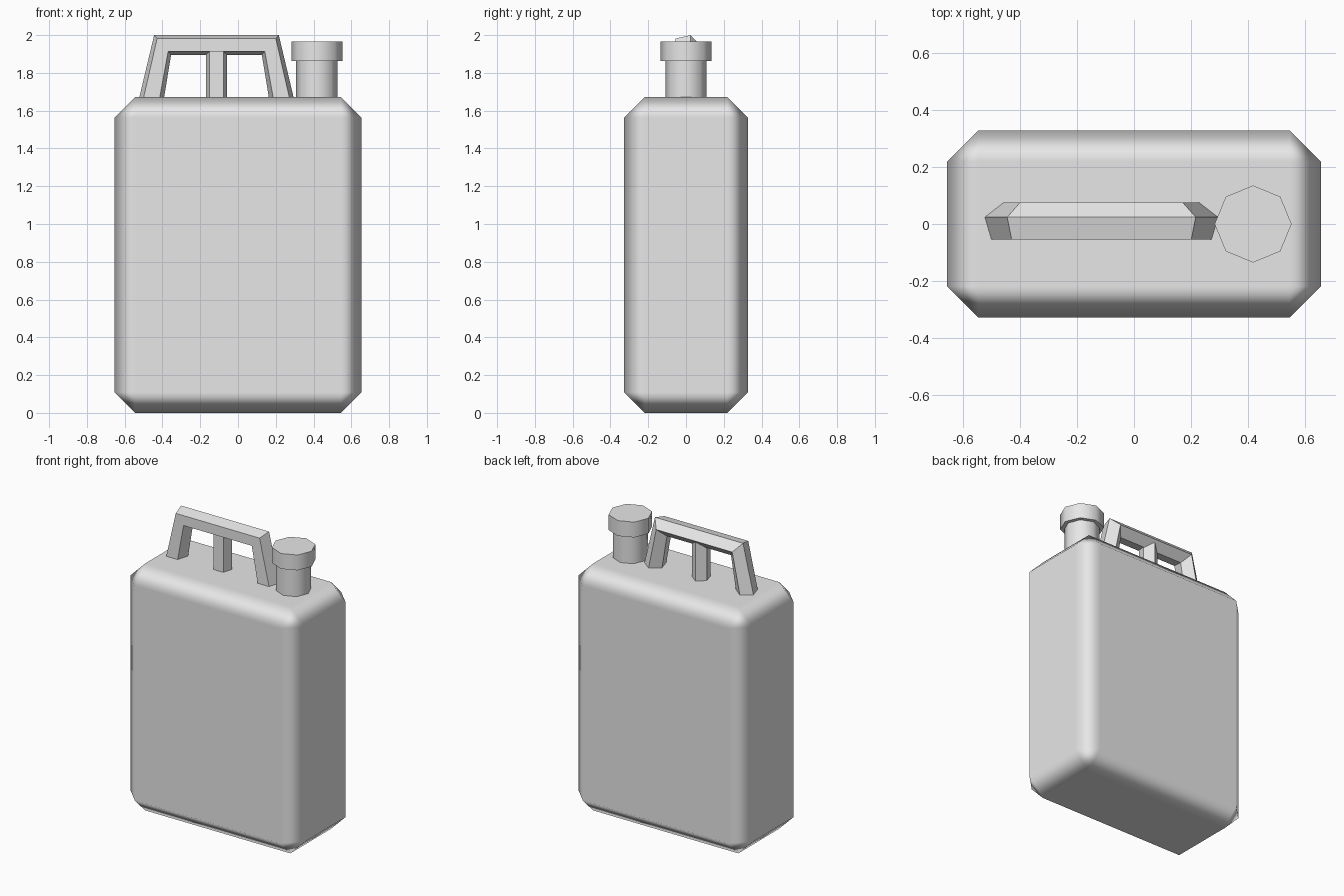
import bpy, bmesh, math

cube = bpy.data.objects.get("Cube")
if cube:
    bpy.data.objects.remove(cube, do_unlink=True)

GREY = (0.8, 0.8, 0.8, 1.0)
mat = bpy.data.materials.new("plain_grey")
mat.use_nodes = True
mat.diffuse_color = GREY
mat.node_tree.nodes["Principled BSDF"].inputs["Base Color"].default_value = GREY


def add_object(name, bm):
    bmesh.ops.recalc_face_normals(bm, faces=bm.faces)
    mesh = bpy.data.meshes.new(name)
    bm.to_mesh(mesh)
    bm.free()
    mesh.materials.append(mat)
    obj = bpy.data.objects.new(name, mesh)
    bpy.context.collection.objects.link(obj)
    return obj


def smooth(obj, angle):
    bpy.ops.object.select_all(action="DESELECT")
    obj.select_set(True)
    bpy.context.view_layer.objects.active = obj
    bpy.ops.object.shade_smooth_by_angle(angle=math.radians(angle))


def loft(name, rings):
    """Skin a closed tube through rings of points and cap both ends."""
    bm = bmesh.new()
    loops = [[bm.verts.new(p) for p in ring] for ring in rings]
    n = len(loops[0])
    for a, b in zip(loops, loops[1:]):
        for i in range(n):
            j = (i + 1) % n
            bm.faces.new((a[i], a[j], b[j], b[i]))
    bm.faces.new(loops[0])
    bm.faces.new(loops[-1])
    return add_object(name, bm)


def octagon(radius, z):
    return [(0.417 + radius * math.cos(i * math.pi / 4),
             radius * math.sin(i * math.pi / 4), z) for i in range(8)]


# Can body: chamfered box with soft shading across the chamfers
bm = bmesh.new()
bmesh.ops.create_cube(bm, size=1)
bmesh.ops.scale(bm, vec=(1.308, 0.654, 1.672), verts=bm.verts)
bmesh.ops.translate(bm, vec=(0, 0, 0.836), verts=bm.verts)
body = add_object("can_body", bm)
for poly in body.data.polygons:
    poly.use_smooth = True
bevel = body.modifiers.new("chamfer", "BEVEL")
bevel.width = 0.109
bevel.segments = 1
bevel.harden_normals = True

# Spout neck and cap
smooth(loft("spout_neck", [octagon(0.109, 1.66), octagon(0.109, 1.87)]), 50)
smooth(loft("spout_cap", [octagon(0.135, 1.862), octagon(0.135, 1.966)]), 50)

# Five-sided handle section: depth and sideways offset of each corner
section = [(-0.055, 0.65), (0.024, 1), (0.075, 0), (0.024, -1), (-0.055, -0.65)]
MID = -0.114


def foot(side):
    return [(MID + side * (0.345 + 0.066 * d), y, 1.66) for y, d in section]


def elbow(side):
    return [(MID + side * (0.285 + 0.045 * d), y, 1.948 + 0.052 * d) for y, d in section]


# Grip with two splayed legs, and the upright in its middle
loft("handle", [foot(-1), elbow(-1), elbow(1), foot(1)])
loft("handle_post", [[(MID + 0.056 * d, 0.85 * y, z) for y, d in section]
                     for z in (1.66, 1.93)])
